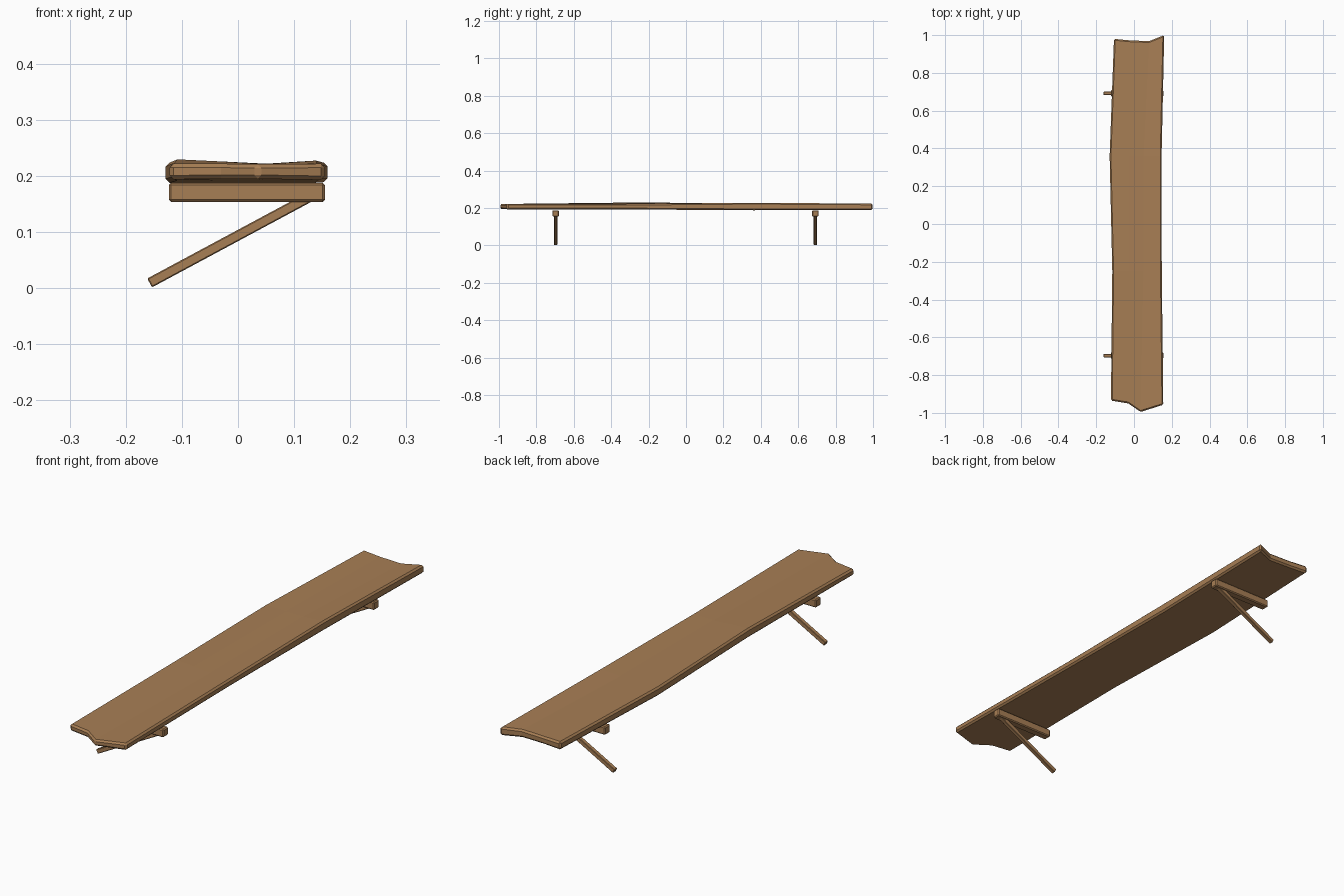
import bpy, bmesh, math

if "Cube" in bpy.data.objects:
    bpy.data.objects.remove(bpy.data.objects["Cube"])

wood = bpy.data.materials.new("wood")
wood.diffuse_color = (0.39, 0.21, 0.09, 1)
wood.use_nodes = True
wood.node_tree.nodes["Principled BSDF"].inputs["Base Color"].default_value = wood.diffuse_color


def make_object(name, bm, bevel):
    bmesh.ops.recalc_face_normals(bm, faces=bm.faces)
    mesh = bpy.data.meshes.new(name)
    bm.to_mesh(mesh)
    bm.free()
    mesh.materials.append(wood)
    ob = bpy.data.objects.new(name, mesh)
    bpy.context.collection.objects.link(ob)
    mod = ob.modifiers.new("worn_edges", 'BEVEL')
    mod.width = bevel
    mod.segments = 1
    mod.limit_method = 'ANGLE'
    mod.angle_limit = math.radians(40)
    return ob


def beam(name, size, loc, pitch=0.0, bevel=0.003):
    bm = bmesh.new()
    bmesh.ops.create_cube(bm, size=1)
    bmesh.ops.scale(bm, vec=size, verts=bm.verts)
    ob = make_object(name, bm, bevel)
    ob.location = loc
    ob.rotation_euler.y = pitch
    return ob


# Plank: rows of (x, y) points, front to back, with top and bottom heights
rows = [
    ([(-0.122, -0.935), (-0.03, -0.95), (0.035, -0.995), (0.155, -0.957)],
     (0.222, 0.222, 0.221, 0.222), (0.194, 0.195, 0.195, 0.193)),
    ([(-0.115, -0.25), (-0.03, -0.25), (0.05, -0.25), (0.147, -0.25)],
     (0.230, 0.226, 0.221, 0.223), (0.192, 0.192, 0.192, 0.192)),
    ([(-0.129, 0.36), (-0.03, 0.36), (0.05, 0.36), (0.146, 0.36)],
     (0.224, 0.222, 0.222, 0.228), (0.188, 0.188, 0.188, 0.188)),
    ([(-0.106, 0.98), (-0.02, 0.972), (0.08, 0.968), (0.16, 1.0)],
     (0.223, 0.221, 0.221, 0.224), (0.190, 0.190, 0.189, 0.189)),
]
bm = bmesh.new()
top = [[bm.verts.new((x, y, z)) for (x, y), z in zip(p, t)] for p, t, b in rows]
bot = [[bm.verts.new((x, y, z)) for (x, y), z in zip(p, b)] for p, t, b in rows]
for i in range(3):
    for g in (top, bot):
        for j in range(3):
            bm.faces.new((g[i][j], g[i][j + 1], g[i + 1][j + 1], g[i + 1][j]))
    for k in (0, 3):
        bm.faces.new((top[i][k], top[i + 1][k], bot[i + 1][k], bot[i][k]))
        bm.faces.new((top[k][i], top[k][i + 1], bot[k][i + 1], bot[k][i]))
make_object("shelf_plank", bm, 0.007)

# Two supports, each a crossbar under the plank and a sloping brace
x0, z0, x1, z1 = -0.1575, 0.0095, 0.135, 0.1665
length = math.hypot(x1 - x0, z1 - z0)
pitch = -math.atan2(z1 - z0, x1 - x0)
for side, y in (("front", -0.697), ("back", 0.692)):
    beam(side + "_crossbar", (0.278, 0.034, 0.034), (0.016, y, 0.171), bevel=0.004)
    beam(side + "_brace", (length, 0.018, 0.018),
         ((x0 + x1) / 2, y, (z0 + z1) / 2), pitch, 0.002)
